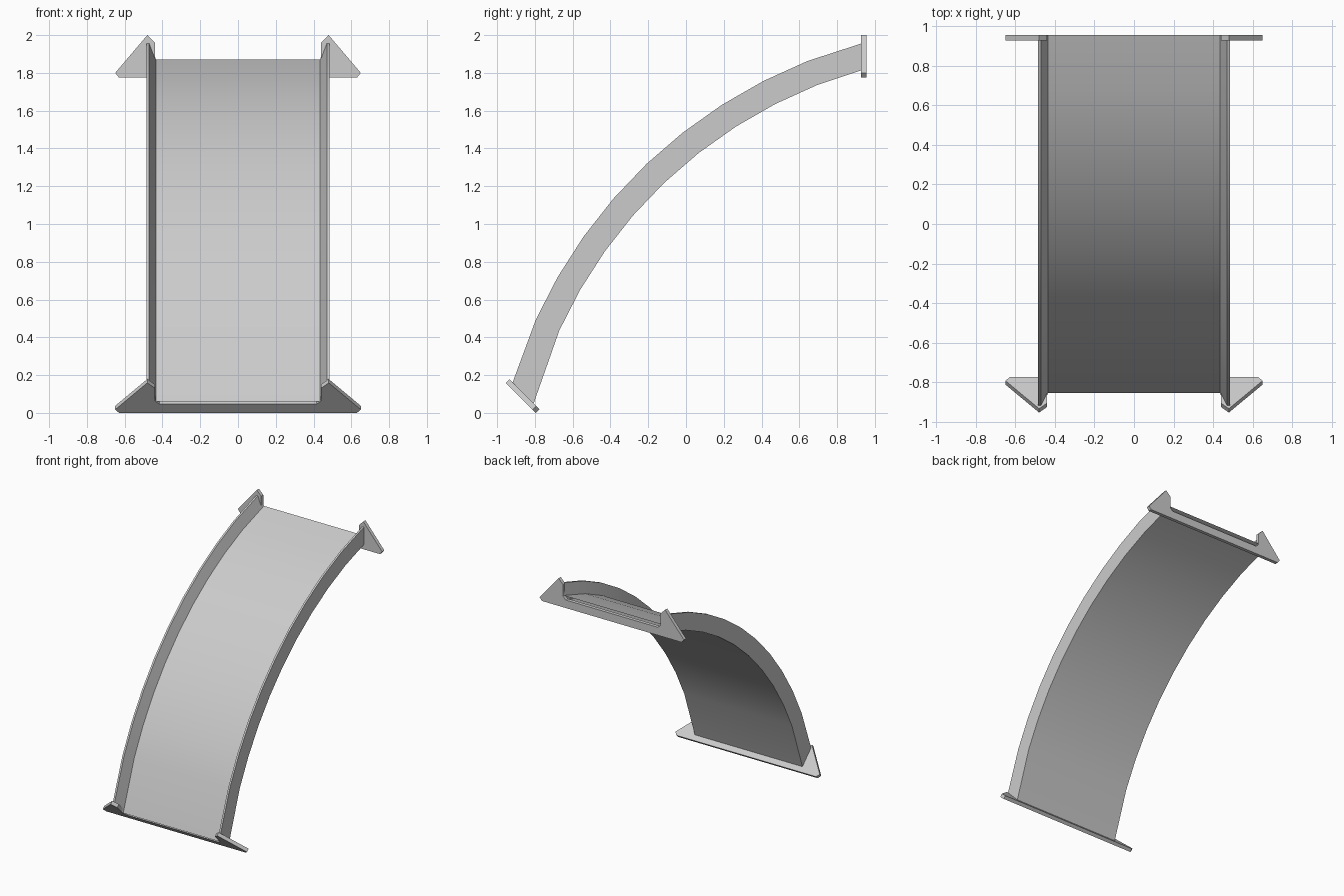
import bpy, bmesh, math

cube = bpy.data.objects.get("Cube")
if cube:
    bpy.data.objects.remove(cube, do_unlink=True)

grey = bpy.data.materials.new("light_grey")
grey.use_nodes = True
colour = (0.6, 0.6, 0.6, 1)
grey.diffuse_color = colour
grey.node_tree.nodes["Principled BSDF"].inputs["Base Color"].default_value = colour

CY, CZ = 1.618, -0.6015          # centre of the curve
R_IN, R_FLOOR, R_OUT = 2.513, 2.561, 2.65
BACK_Y = 0.955                   # outer plane of the upper end
FOOT_SUM = -0.795                # lower end lies on y + z = FOOT_SUM


def finish(bm, name):
    bmesh.ops.recalc_face_normals(bm, faces=bm.faces)
    mesh = bpy.data.meshes.new(name)
    bm.to_mesh(mesh)
    bm.free()
    ob = bpy.data.objects.new(name, mesh)
    bpy.context.collection.objects.link(ob)
    mesh.materials.append(grey)
    bpy.ops.object.select_all(action='DESELECT')
    ob.select_set(True)
    bpy.context.view_layer.objects.active = ob
    bpy.ops.object.shade_smooth_by_angle(angle=math.radians(30))
    return ob


def mirrored(half):
    return half + [(-x, v) for x, v in reversed(half)]


def channel():
    # hollow U section (x, radius) swept along the arc, cut by both end planes
    section = mirrored([(0.485, R_IN), (0.485, R_OUT), (0.47, R_OUT), (0.435, R_FLOOR)])
    bm = bmesh.new()
    rings = []
    for k in range(-1, 10):
        ring = []
        for x, r in section:
            a = math.radians(24.4 + 5.5 * k)
            if k == -1:
                a = math.acos((CY + CZ - FOOT_SUM) / (math.sqrt(2) * r)) - math.pi / 4
            elif k == 9:
                a = math.acos((CY - BACK_Y) / r)
            ring.append(bm.verts.new((x, CY - r * math.cos(a), CZ + r * math.sin(a))))
        rings.append(ring)
    n = len(section)
    for lo, hi in zip(rings, rings[1:]):
        for i in range(n):
            j = (i + 1) % n
            bm.faces.new((lo[i], lo[j], hi[j], hi[i]))
    return finish(bm, "curved_channel")


def flange(name, origin, up, inward, thick=0.028):
    # U shaped plate with a pointed ear on each side
    outline = mirrored([(0.63, 0), (0.65, 0.025), (0.48, 0.225), (0.44, 0.185),
                        (0.44, 0.09), (0.415, 0.065)])
    bm = bmesh.new()
    layers = []
    for t in (0, thick):
        layers.append([bm.verts.new((x, origin[0] + v * up[0] + t * inward[0],
                                     origin[1] + v * up[1] + t * inward[1]))
                       for x, v in outline])
    n = len(outline)
    h = n // 2
    for ring in layers:
        # each ear, then the bar between them
        bm.faces.new(ring[:h])
        bm.faces.new(ring[h:])
        bm.faces.new((ring[0], ring[h - 1], ring[h], ring[n - 1]))
    a, b = layers
    for i in range(n):
        j = (i + 1) % n
        bm.faces.new((a[i], a[j], b[j], b[i]))
    return finish(bm, name)


channel()
s = math.sqrt(0.5)
flange("upper_flange", (BACK_Y, 1.775), (0, 1), (-1, 0))
flange("lower_flange", (FOOT_SUM, 0), (-s, s), (s, s))
